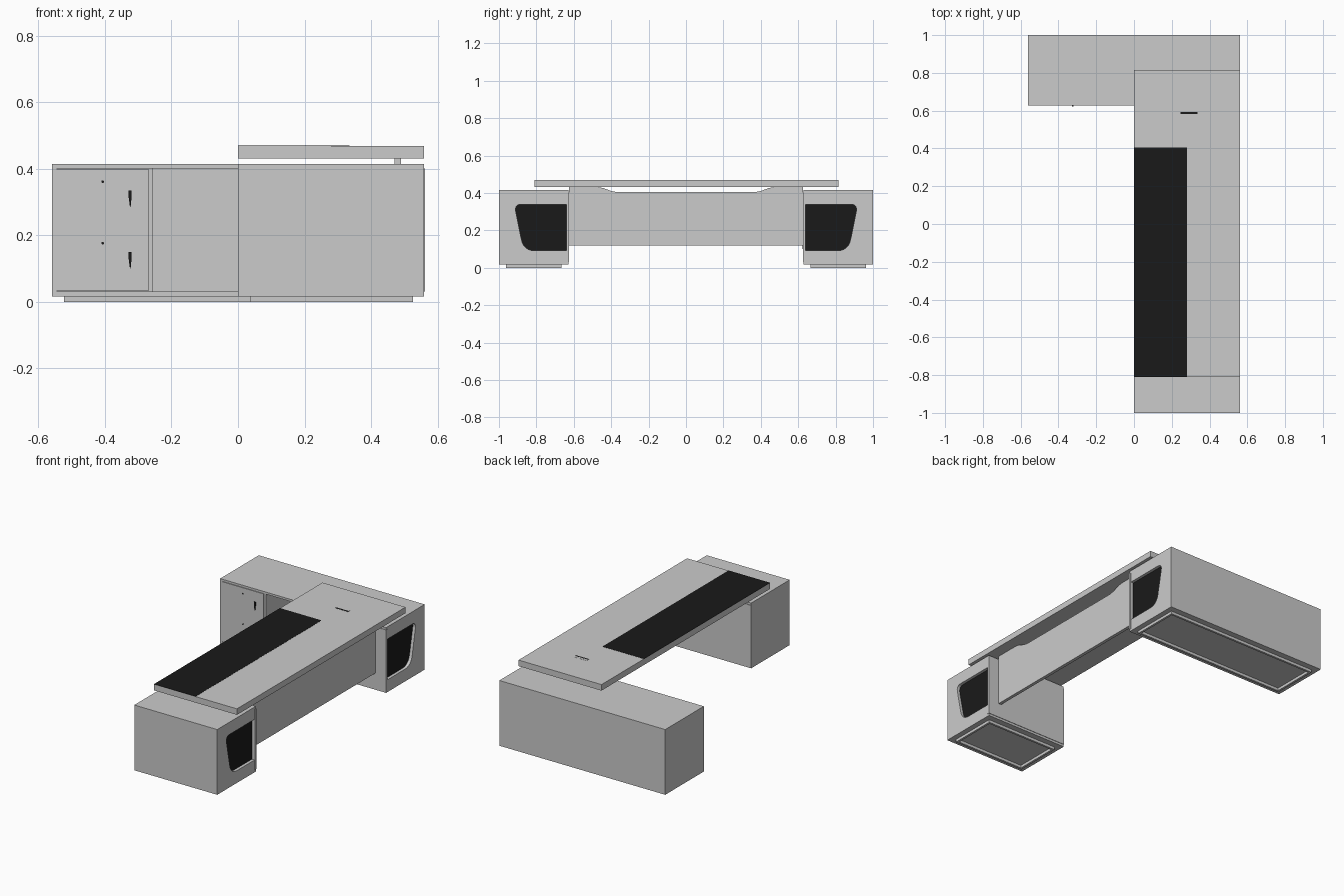
import bpy, bmesh, math
from mathutils import Vector

if "Cube" in bpy.data.objects:
    bpy.data.objects.remove(bpy.data.objects["Cube"])

black = bpy.data.materials.new("black_finish")
black.diffuse_color = (0.01, 0.01, 0.01, 1)
black.use_nodes = True
black.node_tree.nodes["Principled BSDF"].inputs["Base Color"].default_value = black.diffuse_color


def prism(name, pts, axis, a, b, mat=None):
    """Extrude a 2D outline from a to b along the given axis."""
    place = {'x': lambda p: Vector((a, p[0], p[1])),
             'y': lambda p: Vector((p[0], a, p[1])),
             'z': lambda p: Vector((p[0], p[1], a))}[axis]
    step = Vector([(b - a) * (axis == c) for c in 'xyz'])
    bm = bmesh.new()
    low = [bm.verts.new(place(p)) for p in pts]
    high = [bm.verts.new(v.co + step) for v in low]
    bm.faces.new(low)
    bm.faces.new(high[::-1])
    n = len(pts)
    for i in range(n):
        j = (i + 1) % n
        bm.faces.new((low[i], high[i], high[j], low[j]))
    bmesh.ops.recalc_face_normals(bm, faces=bm.faces)
    me = bpy.data.meshes.new(name)
    bm.to_mesh(me)
    bm.free()
    ob = bpy.data.objects.new(name, me)
    bpy.context.collection.objects.link(ob)
    if mat:
        me.materials.append(mat)
    return ob


def box(name, x, y, z, mat=None):
    return prism(name, [(x[0], y[0]), (x[1], y[0]), (x[1], y[1]), (x[0], y[1])],
                 'z', z[0], z[1], mat)


def round_corner(p, q, r, rad, n=6):
    """Points replacing corner q between p and r with a smooth bend."""
    p, q, r = Vector(p), Vector(q), Vector(r)
    s, e = q + (p - q).normalized() * rad, q + (r - q).normalized() * rad
    return [tuple(s * (1 - t) ** 2 + q * 2 * t * (1 - t) + e * t * t)
            for t in (i / n for i in range(n + 1))]


Z0, Z1 = 0.031, 0.402          # carcass between bottom and top boards
X1 = 0.56


def cabinet(label, x0, s):
    """Floor cabinet; s = +1 sits at the back, -1 at the front."""
    inner = 0.628
    box(label + "_top_board", (x0, X1), (s * inner, s), (Z1, 0.415))
    box(label + "_bottom_board", (x0, X1), (s * inner, s), (0.017, Z0))
    # outer wall and plain end in one L-shaped piece
    t = 0.015
    prism(label + "_walls", [(x0, s * inner), (x0, s), (X1 - 0.02, s), (X1 - 0.02, s * (1 - t)),
                             (x0 + t, s * (1 - t)), (x0 + t, s * inner)], 'z', Z0, Z1)
    # panel on the knee side
    box(label + "_inner_panel", (0.0, X1 + 0.002), (s * 0.625, s * 0.638), (Z0, Z1))
    # end panel with a rounded slanted opening
    a, b, c, d = (0.64, 0.34), (0.918, 0.34), (0.868, 0.092), (0.64, 0.092)
    edge = [a] + round_corner(a, b, c, 0.04) + round_corner(b, c, d, 0.06) + [d]
    outline = [(0.64, Z1)] + edge + [(0.64, Z0), (1, Z0), (1, Z1)]
    prism(label + "_end_panel", [(s * y, z) for y, z in outline], 'x', X1 - 0.02, X1)
    box(label + "_end_inlay", (X1 - 0.03, X1 - 0.018), (s * 0.638, s * 0.95), (0.06, 0.37), black)
    # hollow plinth frame
    u0, u1, v0, v1, w = x0 + 0.037, X1 - 0.033, 0.665, 0.963, 0.013
    for i, y in enumerate((v0, v1 - w)):
        box(f"{label}_plinth_rail_{i}", (u0, u1), (s * y, s * (y + w)), (0, 0.017))
    for i, x in enumerate((u0, u1 - w)):
        box(f"{label}_plinth_end_{i}", (x, x + w), (s * (v0 + w), s * (v1 - w)), (0, 0.017))


cabinet("front_cabinet", 0.0, -1)
cabinet("back_cabinet", -0.56, 1)

# Drawer block beside the open niche, and the niche's far wall
box("drawer_block", (-0.545, -0.255), (0.634, 0.985), (Z0, Z1))
box("drawer_front", (-0.55, -0.268), (0.629, 0.634), (Z0 + 0.003, Z1 - 0.003))
box("niche_wall", (0.0, 0.015), (0.638, 0.985), (Z0, Z1))

# Small tapered pulls and round locks
for i, z in enumerate((0.336, 0.151)):
    prism(f"drawer_pull_{i}", [(-0.329, z), (-0.320, z), (-0.320, z - 0.02), (-0.323, z - 0.05),
                               (-0.325, z - 0.05), (-0.329, z - 0.02)], 'y', 0.623, 0.630, black)
    ring = [(-0.407 + 0.004 * math.cos(k * math.pi / 6), z + 0.026 + 0.004 * math.sin(k * math.pi / 6))
            for k in range(12)]
    prism(f"drawer_lock_{i}", ring, 'y', 0.627, 0.630, black)

# Modesty panel: raised shoulders carry the desktop
half = [(0.626, 0.12), (0.626, 0.432), (0.47, 0.432), (0.44, 0.426), (0.40, 0.411), (0.37, 0.405)]
prism("modesty_panel", half + [(-y, z) for y, z in reversed(half)], 'x', 0.47, 0.49)

# Desktop with black writing surface and cable slot
box("desktop", (0, X1), (-0.81, 0.815), (0.432, 0.469))
box("writing_surface", (0.0, 0.28), (-0.81, 0.405), (0.469, 0.470), black)
box("cable_slot", (0.247, 0.335), (0.582, 0.592), (0.4685, 0.470), black)
box("cable_slot_flap", (0.247, 0.335), (0.592, 0.606), (0.4685, 0.4697))
